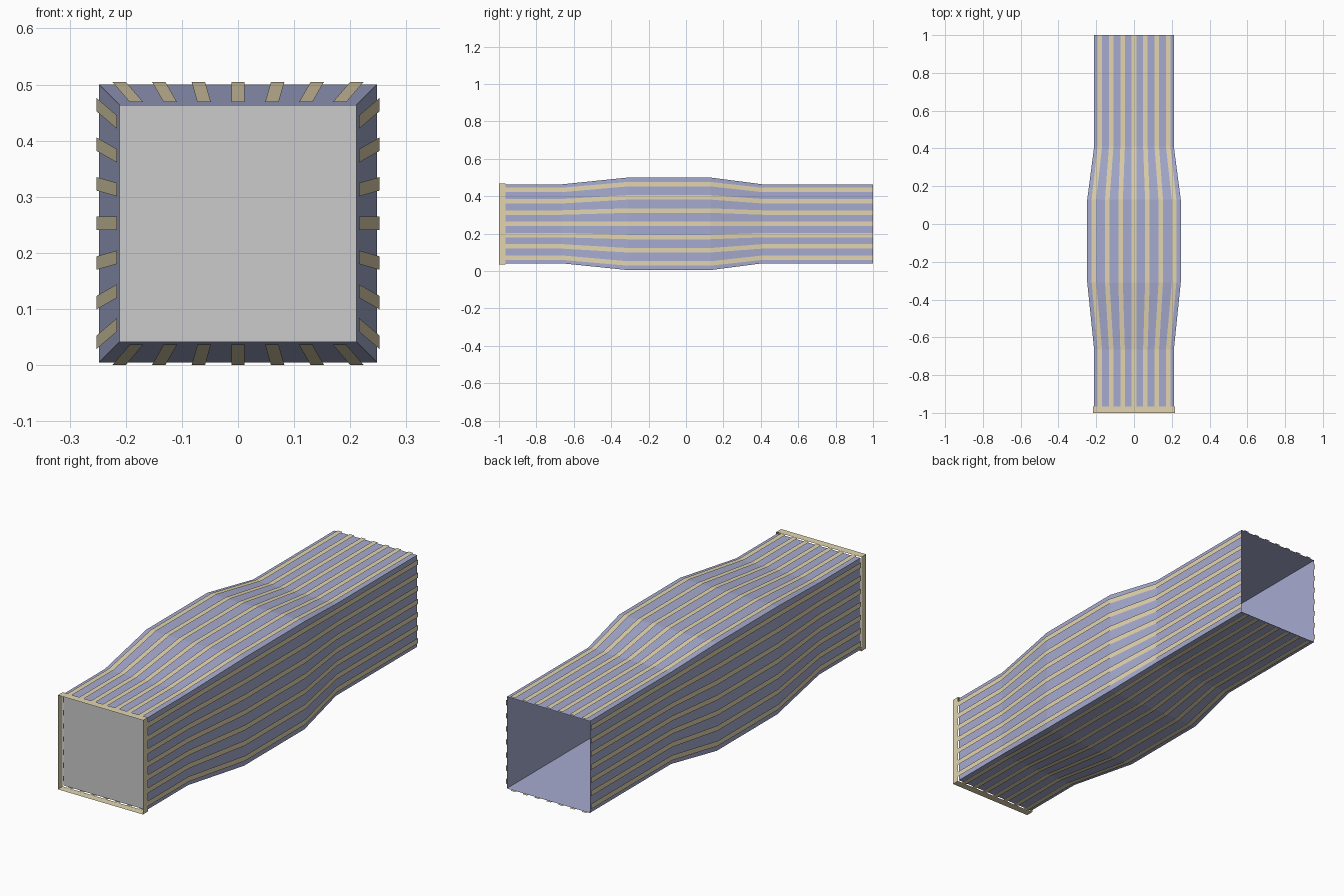
import bpy
from math import pi
from mathutils import Matrix, Vector

if "Cube" in bpy.data.objects:
    bpy.data.objects.remove(bpy.data.objects["Cube"])

CZ = 0.2525                      # height of the tube axis
LIFT = 0.005                     # stripes float just above the walls
STRIPE_W = 0.024
FRONT = -0.965
# (y, half width) along the tube
PROFILE = [(FRONT, 0.211), (-0.665, 0.211), (-0.31, 0.2475),
           (0.13, 0.2475), (0.41, 0.211), (1.0, 0.211)]


def material(name, rgb):
    m = bpy.data.materials.new(name)
    m.diffuse_color = (*rgb, 1)
    m.use_nodes = True
    m.node_tree.nodes["Principled BSDF"].inputs["Base Color"].default_value = m.diffuse_color
    return m


blue = material("blue_wall", (0.38, 0.41, 0.63))
tan = material("tan_stripe", (0.76, 0.66, 0.43))


def mesh_object(name, verts, faces, mat=None):
    me = bpy.data.meshes.new(name)
    me.from_pydata(verts, [], faces)
    ob = bpy.data.objects.new(name, me)
    bpy.context.collection.objects.link(ob)
    if mat:
        me.materials.append(mat)
    return ob


def square_sleeve(name, profile, mat):
    """Open square tube skinned through (y, half width) sections."""
    verts, faces = [], []
    for y, h in profile:
        verts += [(sx * h, y, CZ + sz * h)
                  for sx, sz in ((-1, -1), (1, -1), (1, 1), (-1, 1))]
    for s in range(len(profile) - 1):
        for k in range(4):
            a, b = s * 4 + k, s * 4 + (k + 1) % 4
            faces.append((a, b, b + 4, a + 4))
    return mesh_object(name, verts, faces, mat)


# Bulging tube, open at the back
square_sleeve("tube_wall", PROFILE, blue)

# Thin band around the front end
square_sleeve("front_band", [(-1.0, 0.2165), (FRONT, 0.2165)], tan)

# Grey panel closing the front
h = PROFILE[0][1]
mesh_object("front_panel",
            [(-h, FRONT, CZ - h), (h, FRONT, CZ - h),
             (h, FRONT, CZ + h), (-h, FRONT, CZ + h)], [(0, 1, 2, 3)])

# Seven stripes on each side, following the bulge and fanning with it
for side, label in enumerate(("top", "right", "bottom", "left")):
    turn = Matrix.Translation((0, 0, CZ)) @ Matrix.Rotation(side * pi / 2, 4, 'Y')
    verts, faces = [], []
    for i in range(-3, 4):
        start = len(verts)
        for y, h in PROFILE:
            cx = i * 2 * h / 7
            for e in (-0.5, 0.5):
                verts.append(turn @ Vector((cx + e * STRIPE_W, y, h + LIFT)))
        for s in range(len(PROFILE) - 1):
            a = start + 2 * s
            faces.append((a, a + 1, a + 3, a + 2))
    mesh_object(label + "_stripes", verts, faces, tan)
